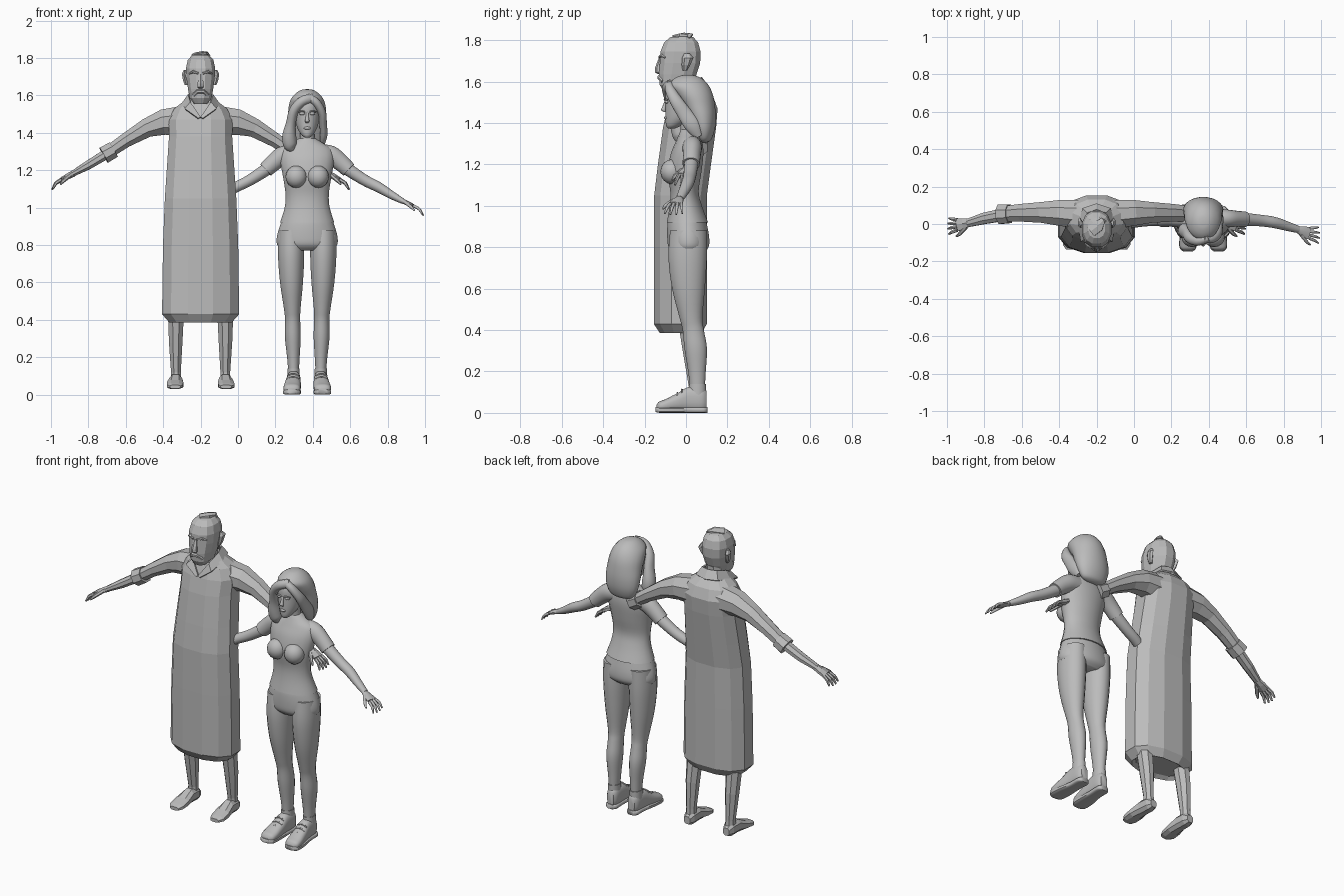
import bpy, bmesh, math
from mathutils import Vector

grey = bpy.data.materials.new("plain grey")
grey.diffuse_color = (0.5, 0.5, 0.5, 1)
MAN, WOMAN = -0.2, 0.37          # x of each figure's centre line
X, Y, Z = Vector((1, 0, 0)), Vector((0, 1, 0)), Vector((0, 0, 1))


def finish(name, bm, cx, smooth, mirror):
    bmesh.ops.recalc_face_normals(bm, faces=bm.faces)
    me = bpy.data.meshes.new(name)
    bm.to_mesh(me)
    bm.free()
    me.materials.append(grey)
    if smooth:
        me.shade_smooth()
        me.set_sharp_from_angle(angle=math.radians(50))
    ob = bpy.data.objects.new(name, me)
    ob.location.x = cx
    bpy.context.collection.objects.link(ob)
    if mirror:
        ob.modifiers.new("mirror", 'MIRROR').use_clip = False
    return ob


def resample(pts, k=4):
    out = []
    for i in range(len(pts) - 1):
        p = [pts[max(i - 1, 0)], pts[i], pts[i + 1], pts[min(i + 2, len(pts) - 1)]]
        for j in range(k):
            t = j / k
            out.append([0.5 * (2 * b + (c - a) * t + (2 * a - 5 * b + 4 * c - d) * t * t
                               + (3 * b - a - 3 * c + d) * t ** 3) for a, b, c, d in zip(*p)])
    return out + [list(pts[-1])]


def loft(name, cx, pts, u=X, n=8, smooth=False, mirror=False, axis=None, power=1.0):
    """Skin of elliptical rings (x, y, z, radius along u, radius across)."""
    if smooth:
        pts = resample(pts)
    cs = [Vector(p[:3]) for p in pts]
    bm = bmesh.new()
    rings = []
    grow = 1 if smooth else 1 / math.cos(math.pi / n)
    for i, p in enumerate(pts):
        t = axis or (cs[min(i + 1, len(cs) - 1)] - cs[max(i - 1, 0)]).normalized()
        a = (u - t * u.dot(t)).normalized()
        b = t.cross(a)
        ring = []
        for k in range(n):
            th = 2 * math.pi * (k + 0.5) / n
            c, s = [math.copysign(abs(f) ** power, f) * grow for f in (math.cos(th), math.sin(th))]
            ring.append(bm.verts.new(cs[i] + a * c * max(p[3], .001) + b * s * max(p[4], .001)))
        rings.append(ring)
    for r, q in zip(rings, rings[1:]):
        for k in range(n):
            bm.faces.new((r[k], r[(k + 1) % n], q[(k + 1) % n], q[k]))
    bm.faces.new(rings[0])
    bm.faces.new(rings[-1])
    return finish(name, bm, cx, smooth, mirror)


def column(name, cx, rows, **kw):
    """Upright loft from rows of (z, half width, front y, back y)."""
    return loft(name, cx, [(0, (f + b) / 2, z, w, (b - f) / 2) for z, w, f, b in rows], axis=Z, **kw)


def ball(name, cx, loc, size, mirror=False, smooth=True, seg=16):
    bm = bmesh.new()
    bmesh.ops.create_uvsphere(bm, u_segments=seg, v_segments=max(seg // 2, 4), radius=1)
    for v in bm.verts:
        v.co = Vector([c * s + l for c, s, l in zip(v.co, size, loc)])
    return finish(name, bm, cx, smooth, mirror)


def hand(who, cx, wrist, knuckle, tip, width, r, smooth, n):
    w, k, t = map(Vector, (wrist, knuckle, tip))
    kw = dict(u=Y, n=n, smooth=smooth, mirror=True)
    loft(who + "_palm", cx, [(*w, r * 2.2, r * 1.7), (*w.lerp(k, .5), width * .85, r * 1.5),
                             (*k, width, r * 1.1)], **kw)
    for i in range(4):
        f = (i - 1.5) / 1.5
        a = k + Y * f * width * .8
        b = t + Y * f * width * 1.25 + (k - t) * .15 * abs(f)
        m = a.lerp(b, .5) + Vector((.006, 0, .006))
        loft(f"{who}_finger_{i + 1}", cx, [(*a, r, r), (*m, r * .9, r * .9), (*b, r * .5, r * .5)], **kw)
    a = w.lerp(k, .3) - Y * width * .6
    m = w.lerp(k, .8) + Vector((0, -width * 1.5, -.012))
    b = k + Vector((.005, -width * 1.8, -.025))
    loft(who + "_thumb", cx, [(*a, r * 1.2, r * 1.2), (*m, r, r), (*b, r * .5, r * .5)], **kw)


# ---------------- man: low-poly, flat faces ----------------
column("robe", MAN, [(.40, .15, -.10, .06), (.385, .165, -.125, .075), (.43, .205, -.155, .1),
                     (.8, .2, -.155, .1), (1.05, .19, -.153, .1), (1.2, .18, -.135, .12),
                     (1.38, .168, -.11, .145), (1.47, .17, -.09, .152), (1.53, .14, -.07, .13),
                     (1.58, .075, -.05, .08)], n=12, power=.85)
loft("sleeve", MAN, [(.06, .05, 1.465, .08, .085), (.2, .06, 1.457, .068, .068), (.29, .062, 1.425, .055, .05),
                     (.4, .06, 1.36, .047, .038), (.48, .055, 1.305, .042, .034)], u=Y, mirror=True)
loft("cuff", MAN, [(.465, .055, 1.31, .05, .044), (.518, .052, 1.28, .052, .046)], u=Y, mirror=True)
loft("forearm", MAN, [(.47, .055, 1.307, .034, .028), (.6, .03, 1.228, .03, .024),
                      (.69, .005, 1.178, .022, .015)], u=Y, mirror=True)
hand("man", MAN, (.68, .008, 1.182), (.745, -.005, 1.15), (.797, -.012, 1.093), .034, .009, False, 6)
loft("man_leg", MAN, [(.13, .0, .6, .05, .055), (.132, .01, .42, .042, .045), (.133, .03, .28, .036, .042),
                      (.132, .045, .12, .026, .03), (.132, .045, .06, .028, .034)], mirror=True)
loft("man_foot", MAN, [(.132, .088, .06, .02, .022), (.132, .06, .068, .032, .038), (.133, .0, .07, .034, .038),
                       (.136, -.06, .055, .043, .024), (.138, -.11, .046, .042, .016),
                       (.136, -.135, .042, .028, .01)], axis=-Y, mirror=True, power=.8)
column("man_neck", MAN, [(1.47, .06, -.06, .06), (1.56, .052, -.055, .05), (1.63, .05, -.06, .05)], n=8)

# collar flaps
inner = [(0, -.1, 1.485), (.055, -.075, 1.565), (.068, 0, 1.605), (.05, .06, 1.62), (0, .078, 1.622)]
outer = [(.012, -.106, 1.478), (.085, -.095, 1.53), (.1, 0, 1.56), (.075, .085, 1.575), (0, .11, 1.575)]
bm = bmesh.new()
a, b = [[bm.verts.new(p) for p in row] for row in (inner, outer)]
for i in range(4):
    bm.faces.new((a[i], a[i + 1], b[i + 1], b[i]))
finish("collar", bm, MAN, False, True).modifiers.new("thick", 'SOLIDIFY').thickness = .01

# man's head
column("man_head", MAN, [(1.555, .035, -.11, -.04), (1.585, .058, -.127, .02), (1.635, .067, -.13, .05),
                         (1.69, .075, -.126, .068), (1.745, .078, -.123, .07), (1.79, .068, -.105, .058),
                         (1.815, .045, -.075, .035), (1.822, .015, -.04, .01)], n=12, power=.85)
loft("man_nose", MAN, [(0, -.12, 1.715, .009, .01), (0, -.132, 1.665, .016, .016), (0, -.13, 1.645, .018, .018),
                       (0, -.125, 1.638, .01, .01)], axis=-Z, n=6)
loft("moustache", MAN, [(-.038, -.112, 1.6, .006, .01), (-.015, -.13, 1.622, .009, .01),
                        (.015, -.13, 1.622, .009, .01), (.038, -.112, 1.6, .006, .01)], u=Y, n=6)
loft("brow", MAN, [(.012, -.124, 1.718, .009, .006), (.04, -.118, 1.727, .009, .007),
                   (.06, -.1, 1.716, .006, .004)], u=Y, n=6, mirror=True)
loft("man_ear", MAN, [(.076, -.005, 1.655, .008, .01), (.084, 0, 1.68, .01, .018), (.09, .008, 1.715, .01, .024),
                      (.084, .005, 1.735, .006, .012)], axis=Z, n=6, mirror=True)
loft("hair_tuft", MAN, [(-.03, -.04, 1.815, .03, .012), (.01, -.01, 1.822, .03, .013),
                        (.035, .02, 1.825, .015, .008), (.05, .015, 1.812, .004, .003)], u=Y, n=6)

# ---------------- woman: smooth ----------------
S = dict(n=20, smooth=True)
column("shirt", WOMAN, [(.92, .147, -.094, .108), (1.0, .122, -.08, .078), (1.07, .117, -.077, .062),
                        (1.16, .13, -.09, .075), (1.25, .145, -.075, .085), (1.31, .135, -.05, .08),
                        (1.345, .085, -.035, .068), (1.37, .045, -.025, .055)], **S)
ball("bust", WOMAN, (.058, -.068, 1.165), (.058, .056, .06), mirror=True)
column("trouser_hips", WOMAN, [(.96, .128, -.078, .09), (.92, .142, -.09, .1), (.85, .163, -.092, .113),
                               (.8, .162, -.085, .11), (.77, .13, -.055, .08)][::-1], **S)
loft("woman_leg", WOMAN, [(.086, .012, .88, .068, .09), (.086, .008, .75, .071, .094), (.084, .012, .6, .062, .08),
                          (.08, .024, .46, .045, .056), (.078, .035, .4, .041, .052), (.077, .047, .31, .043, .055),
                          (.074, .053, .2, .034, .043), (.073, .055, .13, .029, .037)],
     axis=-Z, mirror=True, **S)
loft("sock", WOMAN, [(.073, .055, .08, .034, .042), (.073, .055, .14, .033, .042)], axis=Z, mirror=True, **S)
loft("shoe", WOMAN, [(.07, .1, .06, .022, .045), (.071, .075, .065, .035, .06), (.073, .01, .065, .038, .06),
                     (.077, -.045, .05, .043, .043), (.081, -.1, .036, .046, .03), (.082, -.13, .03, .04, .024),
                     (.082, -.143, .025, .02, .012)], axis=-Y, mirror=True, power=.8, **S)
loft("shoe_sole", WOMAN, [(.07, .104, .014, .022, .014), (.071, .085, .014, .038, .014), (.073, .02, .014, .038, .014),
                          (.079, -.06, .014, .047, .014), (.082, -.125, .014, .046, .014),
                          (.082, -.147, .016, .026, .012)], axis=-Y, mirror=True, n=12, smooth=True, power=.5)
for i in range(3):
    y, z = -.02 - i * .022, .112 - i * .016
    loft(f"lace_{i + 1}", WOMAN, [(.045, y, z - .012, .004, .004), (.076, y, z, .005, .005),
                                  (.107, y, z - .012, .004, .004)], u=Y, n=6, smooth=True, mirror=True)
loft("short_sleeve", WOMAN, [(.07, .03, 1.29, .045, .05), (.125, .03, 1.28, .047, .052), (.175, .028, 1.245, .043, .047),
                             (.222, .025, 1.202, .042, .042)], u=Y, mirror=True, **S)
loft("woman_arm", WOMAN, [(.15, .028, 1.255, .034, .036), (.22, .025, 1.203, .034, .034), (.31, .018, 1.145, .031, .03),
                          (.38, .008, 1.11, .03, .028), (.45, -.012, 1.068, .025, .022),
                          (.51, -.03, 1.035, .019, .015)], u=Y, mirror=True, **S)
hand("woman", WOMAN, (.503, -.03, 1.038), (.568, -.05, 1.01), (.624, -.062, .955), .034, .008, True, 10)

# woman's head
column("woman_neck", WOMAN, [(1.32, .055, -.025, .06), (1.36, .04, -.025, .045), (1.43, .038, -.035, .045)], **S)
column("woman_head", WOMAN, [(1.375, .014, -.088, -.05), (1.39, .032, -.097, -.02), (1.43, .055, -.1, .04),
                             (1.49, .068, -.1, .07), (1.55, .072, -.098, .08), (1.6, .055, -.07, .06),
                             (1.615, .02, -.03, .02)], **S)
loft("woman_nose", WOMAN, [(0, -.096, 1.51, .006, .006), (0, -.104, 1.48, .009, .01), (0, -.108, 1.463, .012, .012),
                           (0, -.1, 1.453, .008, .006)], axis=-Z, n=10, smooth=True)
ball("eye", WOMAN, (.027, -.093, 1.503), (.015, .01, .009), mirror=True)
ball("lips", WOMAN, (0, -.097, 1.425), (.019, .009, .008))
loft("eyelashes", WOMAN, [(.01, -.1, 1.511, .005, .003), (.028, -.102, 1.516, .006, .004),
                          (.048, -.09, 1.511, .005, .003)], u=Y, n=6, smooth=True, mirror=True)

# hair: cap with long fall behind, plus swept front locks
column("hair_back", WOMAN, [(1.305, .035, .07, .1), (1.32, .075, .055, .122), (1.37, .1, .03, .14),
                            (1.43, .107, .005, .145), (1.49, .104, -.025, .14), (1.54, .1, -.06, .13),
                            (1.58, .088, -.085, .112), (1.61, .063, -.065, .085), (1.628, .035, -.03, .05),
                            (1.633, .01, 0, .02)], **S)
loft("hair_lock_long", WOMAN, [(.03, -.075, 1.585, .02, .025), (-.025, -.09, 1.57, .026, .026),
                               (-.07, -.075, 1.52, .03, .026), (-.087, -.05, 1.45, .035, .027),
                               (-.096, -.035, 1.38, .04, .038), (-.09, -.03, 1.33, .032, .034),
                               (-.075, -.03, 1.305, .01, .012)], u=Y, **S)
loft("hair_lock_short", WOMAN, [(.0, -.078, 1.59, .02, .022), (.045, -.078, 1.565, .024, .022),
                                (.078, -.05, 1.51, .03, .022), (.085, -.01, 1.45, .035, .02),
                                (.088, .03, 1.39, .038, .02), (.08, .06, 1.335, .02, .012)], u=Y, **S)
